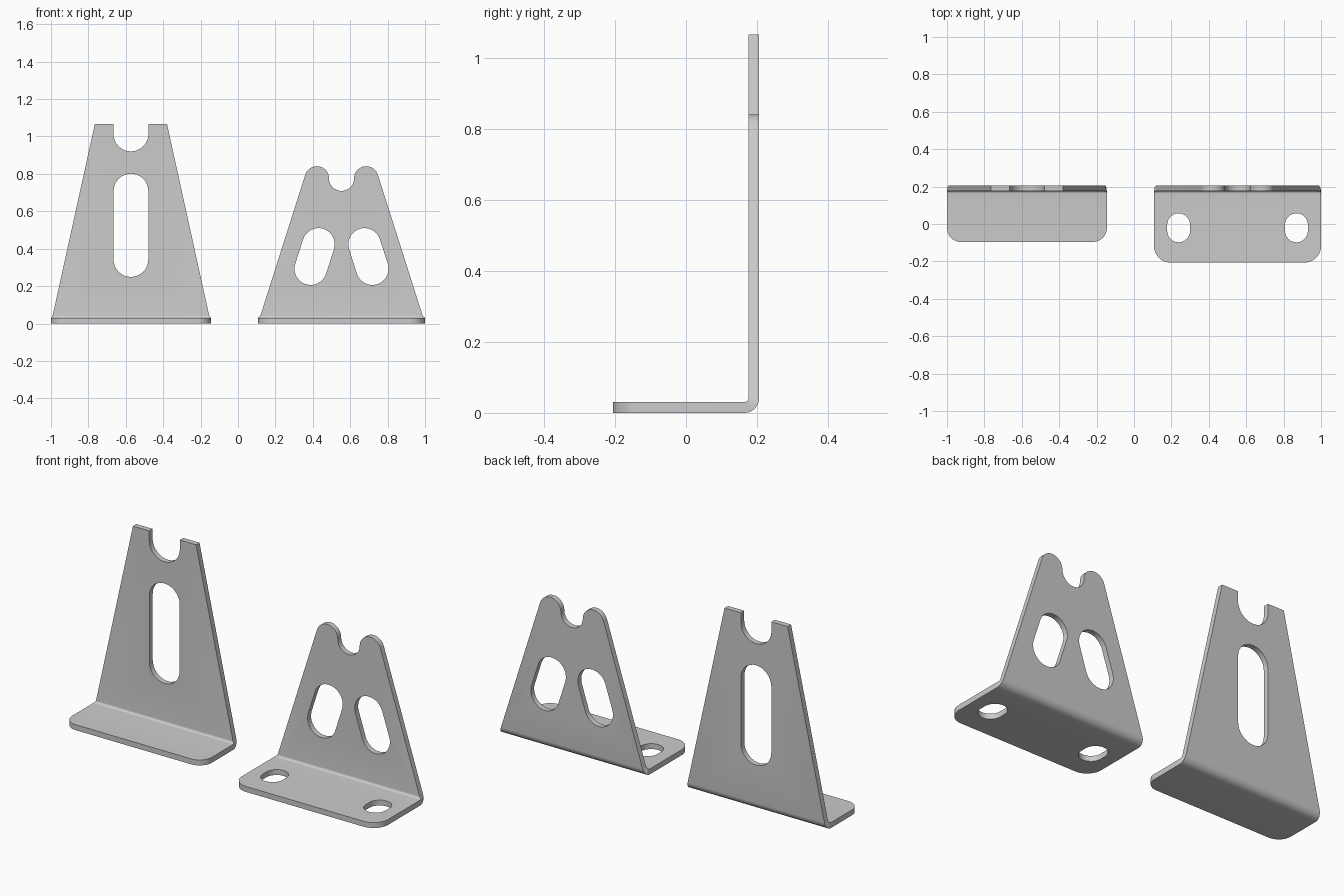
import bpy, bmesh
from math import sin, cos, pi, atan2, radians

if "Cube" in bpy.data.objects:
    bpy.data.objects.remove(bpy.data.objects["Cube"])

T, BEND, BACK = 0.03, 0.042, 0.206   # sheet thickness, outer bend radius, back plane


def arc(c, r, a0, a1, n=16):
    return [(c[0] + r * cos(a0 + (a1 - a0) * i / n),
             c[1] + r * sin(a0 + (a1 - a0) * i / n)) for i in range(n + 1)]


def slot(a, b, r):
    """Closed stadium loop from centre a to centre b."""
    d = atan2(b[1] - a[1], b[0] - a[0])
    return arc(b, r, d - pi / 2, d + pi / 2) + arc(a, r, d + pi / 2, d + 3 * pi / 2)


def mirrored(half):
    """Complete a left half outline (ending near the axis) with its mirror."""
    return half + [(-x, z) for x, z in reversed(half) if abs(x) > 1e-6]


def fill(bm, loops, place, normal):
    edges = []
    for loop in loops:
        vs = [bm.verts.new(place(*p)) for p in loop]
        edges += [bm.edges.new((vs[i - 1], vs[i])) for i in range(len(vs))]
    bmesh.ops.triangle_fill(bm, edges=edges, use_beauty=True, normal=normal)


def bracket(name, cx, half, slope, front, corner, top, windows, base_holes):
    bm = bmesh.new()
    width = lambda z: half - slope * z

    # upright plate with windows
    upright = mirrored([(-width(BEND), BEND)] + top)
    fill(bm, [upright] + windows, lambda x, z: (cx + x, BACK, z), (0, 1, 0))

    # foot plate with rounded front corners
    yb = BACK - BEND
    foot = mirrored([(-half, yb)] + arc((-half + corner, front + corner), corner, pi, 1.5 * pi, 10))
    fill(bm, [foot] + base_holes, lambda x, y: (cx + x, y, 0), (0, 0, -1))

    # bend joining the two plates
    rows = []
    for y, z in arc((yb, BEND), BEND, -pi / 2, 0, 8):
        rows.append([bm.verts.new((cx + s * width(z), y, z)) for s in (-1, 1)])
    for a, b in zip(rows, rows[1:]):
        bm.faces.new((a[0], a[1], b[1], b[0]))

    bmesh.ops.remove_doubles(bm, verts=bm.verts[:], dist=1e-5)
    bmesh.ops.recalc_face_normals(bm, faces=bm.faces[:])
    if min(bm.faces, key=lambda f: f.calc_center_median().z).normal.z > 0:
        bmesh.ops.reverse_faces(bm, faces=bm.faces[:])

    mesh = bpy.data.meshes.new(name)
    bm.to_mesh(mesh)
    bm.free()
    ob = bpy.data.objects.new(name, mesh)
    bpy.context.collection.objects.link(ob)
    bpy.ops.object.select_all(action='DESELECT')
    ob.select_set(True)
    bpy.context.view_layer.objects.active = ob

    # sheet thickness
    mod = ob.modifiers.new("sheet", 'SOLIDIFY')
    mod.thickness, mod.offset = T, -1
    mod.use_even_offset = mod.use_quality_normals = True
    bpy.ops.object.modifier_apply(modifier=mod.name)
    bpy.ops.object.shade_smooth_by_angle(angle=radians(30))


# tall bracket: square ears, U notch, one long window
bracket("tall_bracket", -0.5725, 0.4275, 0.22, -0.096, 0.075,
        [(-0.193, 1.066), (-0.0935, 1.066)] + arc((0, 1.014), 0.0935, pi, 1.5 * pi),
        [slot((0, 0.342), (0, 0.708), 0.093)], [])

# short bracket: round ears, two slanted windows, two foot slots
ear = arc((-0.132, 0.776), 0.065, radians(162.5), 0)
notch = arc((0, 0.776), 0.067, pi, 1.5 * pi)
bracket("short_bracket", 0.5535, 0.4465, 0.315, -0.206, 0.088,
        ear[:-1] + notch,
        [slot((s * 0.165, 0.2925), (s * 0.123, 0.4235), 0.0865) for s in (-1, 1)],
        [slot((s * 0.315, -0.037), (s * 0.315, -0.004), 0.061) for s in (-1, 1)])
